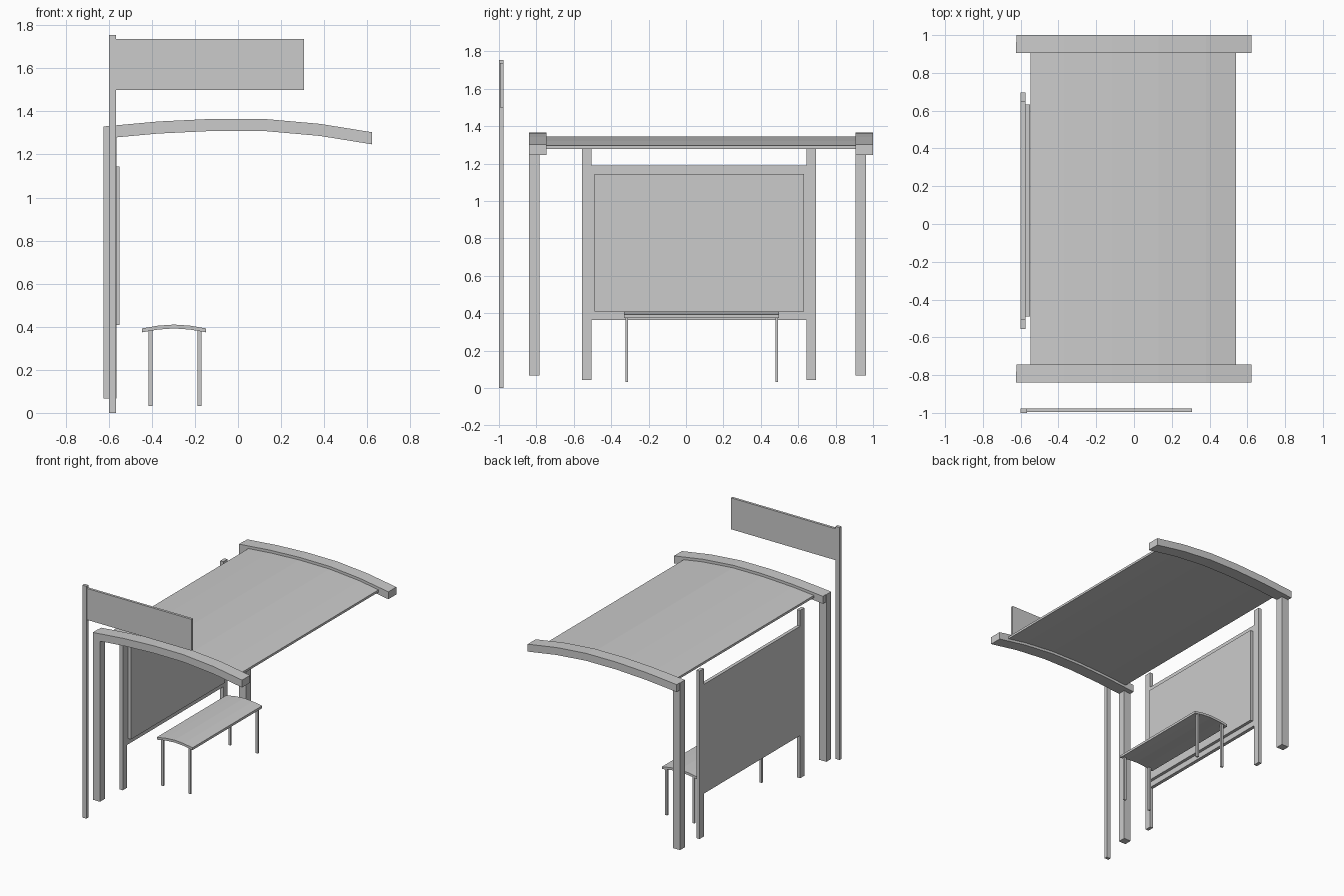
import bpy
import bmesh

if "Cube" in bpy.data.objects:
    bpy.data.objects.remove(bpy.data.objects["Cube"])


def prism(name, outline, axis, lo, hi):
    """Extrude a 2D outline: axis 'y' takes (x, z) points, axis 'x' takes (y, z)."""
    def place(a, b, d):
        return (a, d, b) if axis == 'y' else (d, a, b)
    bm = bmesh.new()
    rings = [[bm.verts.new(place(a, b, d)) for a, b in outline] for d in (lo, hi)]
    bm.faces.new(rings[0])
    bm.faces.new(rings[1])
    n = len(outline)
    for i in range(n):
        j = (i + 1) % n
        bm.faces.new((rings[0][i], rings[0][j], rings[1][j], rings[1][i]))
    bmesh.ops.recalc_face_normals(bm, faces=bm.faces)
    mesh = bpy.data.meshes.new(name)
    bm.to_mesh(mesh)
    bm.free()
    obj = bpy.data.objects.new(name, mesh)
    bpy.context.collection.objects.link(obj)
    return obj


def box(name, x, y, z):
    return prism(name, [(x[0], z[0]), (x[1], z[0]), (x[1], z[1]), (x[0], z[1])], 'y', *y)


def band(curve, top, bottom):
    """Closed profile between two vertical offsets of a curve."""
    return ([(x, z + top) for x, z in curve] +
            [(x, z + bottom) for x, z in reversed(curve)])


# Shared roof curve (top of the arched beams)
arch = [(-0.622, 1.330), (-0.37, 1.353), (-0.12, 1.365),
        (0.13, 1.364), (0.38, 1.342), (0.622, 1.303)]

# Arched beams and their square columns, one at each end
for side, y in (("front", -0.84), ("back", 0.905)):
    prism(side + "_arch_beam", band(arch, 0, -0.056), 'y', y, y + 0.095)
    box(side + "_column", (-0.625, -0.565), (y, y + 0.058), (0.067, 1.33))

# Thin curved roof sheet between the beams
roof_curve = [(-0.547, 1.337)] + arch[1:-1] + [(0.54, 1.316)]
prism("roof_sheet", band(roof_curve, -0.02, -0.037), 'y', -0.745, 0.905)

# Back wall: two posts flush with a panel, one outline
wall = [(-0.555, 0.042), (-0.505, 0.042), (-0.505, 0.365), (0.645, 0.365),
        (0.645, 0.042), (0.695, 0.042), (0.695, 1.31), (0.645, 1.31),
        (0.645, 1.19), (-0.505, 1.19), (-0.505, 1.31), (-0.555, 1.31)]
prism("back_wall", wall, 'x', -0.60, -0.574)
box("poster_panel", (-0.574, -0.551), (-0.49, 0.632), (0.408, 1.145))

# Bench with a bowed seat
seat = [(-0.446, 0.392), (-0.371, 0.405), (-0.297, 0.410),
        (-0.223, 0.405), (-0.148, 0.392)]
prism("bench_seat", band(seat, 0, -0.018), 'y', -0.332, 0.498)
for side, x in (("rear", -0.416), ("near", -0.188)):
    for end, y in (("front", -0.323), ("back", 0.479)):
        box(f"bench_{side}_{end}_leg", (x, x + 0.018), (y, y + 0.014), (0.032, 0.39))

# Free-standing sign
box("sign_post", (-0.60, -0.566), (-1.0, -0.976), (0, 1.755))
box("sign_board", (-0.566, 0.307), (-0.995, -0.976), (1.50, 1.737))
